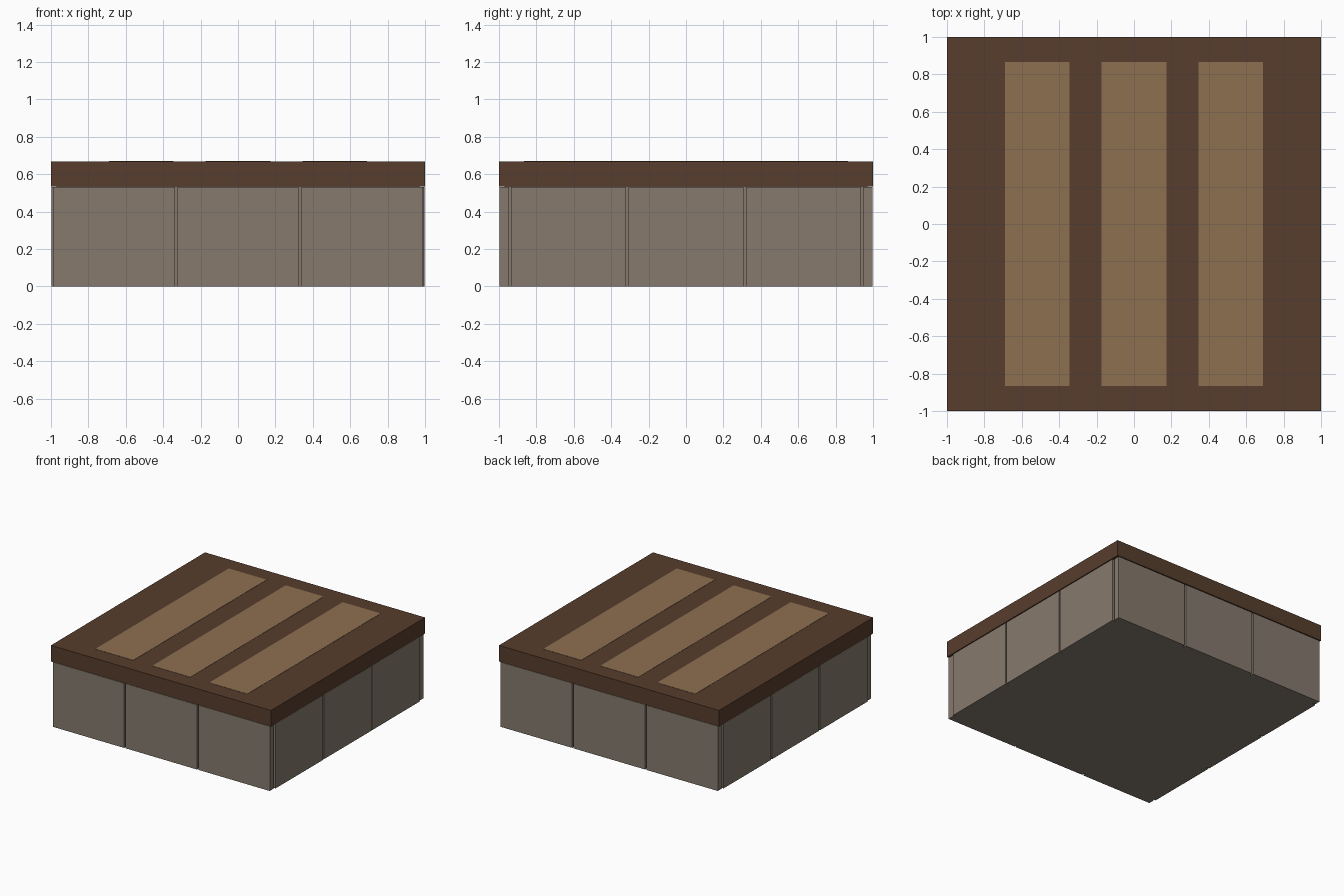
import bpy, math, random
from mathutils import Matrix

if "Cube" in bpy.data.objects:
    bpy.data.objects.remove(bpy.data.objects["Cube"])

random.seed(4)


def material(name, rgb):
    m = bpy.data.materials.new(name)
    m.diffuse_color = (*rgb, 1)
    m.use_nodes = True
    m.node_tree.nodes["Principled BSDF"].inputs["Base Color"].default_value = m.diffuse_color
    return m


stone = material("stone", (0.24, 0.195, 0.155))
dark_wood = material("dark_wood", (0.095, 0.047, 0.026))
light_wood = material("light_wood", (0.27, 0.162, 0.08))


def box(name, lo, hi, mat):
    bpy.ops.mesh.primitive_cube_add(size=1)
    ob = bpy.context.object
    ob.name = name
    size = [h - l for l, h in zip(lo, hi)]
    ob.data.transform(Matrix.Diagonal((*size, 1)))
    ob.location = [(l + h) / 2 for l, h in zip(lo, hi)]
    ob.data.materials.append(mat)
    return ob


SLAB_Z, TOP_Z = 0.535, 0.667

# solid stone core behind the facing blocks
box("stone_core", (-0.97, -0.97, 0), (0.97, 0.97, SLAB_Z), stone)

# facing blocks: full-width rows front and back, shorter rows between them
for side, angle, half in (("front", 0, 0.993), ("right", 90, 0.941),
                          ("back", 180, 0.993), ("left", 270, 0.941)):
    pitch = 2 * half / 3
    turn = Matrix.Rotation(math.radians(angle), 4, 'Z')
    for i in (-1, 0, 1):
        w = pitch / 2 - 0.0065
        ob = box(f"{side}_block_{i + 2}", (i * pitch - w, -0.996, 0),
                 (i * pitch + w, -0.945, 0.531), stone)
        # tiny hand-laid unevenness
        tilt = Matrix.Rotation(random.uniform(-0.003, 0.003), 4, 'Z')
        ob.matrix_world = turn @ Matrix.Translation(ob.location) @ tilt

# wooden top with three inlaid planks
box("top_slab", (-1, -1, SLAB_Z), (1, 1, TOP_Z), dark_wood)
for i in (-1, 0, 1):
    x = i * 0.518
    box(f"plank_{i + 2}", (x - 0.173, -0.866, TOP_Z - 0.03),
        (x + 0.173, 0.866, TOP_Z + 0.002), light_wood)
